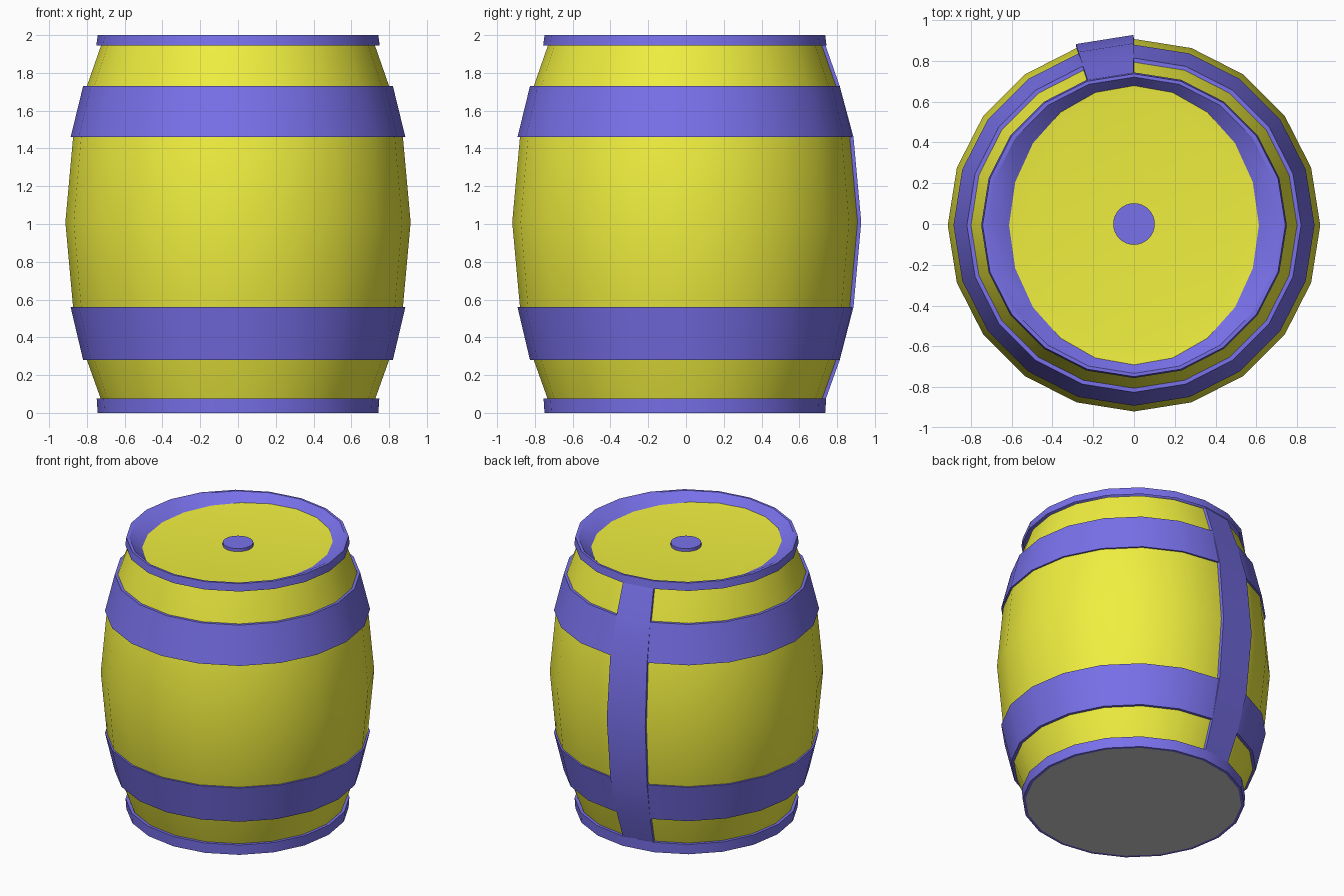
import bpy, bmesh, math

if "Cube" in bpy.data.objects:
    bpy.data.objects.remove(bpy.data.objects["Cube"])

SIDES = 20
CY = -0.006  # barrel axis sits slightly forward because of the rear strap


def material(name, rgb):
    m = bpy.data.materials.new(name)
    m.diffuse_color = (*rgb, 1)
    m.use_nodes = True
    m.node_tree.nodes["Principled BSDF"].inputs["Base Color"].default_value = m.diffuse_color
    return m


YELLOW = material("yellow_paint", (0.87, 0.86, 0.05))
BLUE = material("blue_paint", (0.19, 0.165, 0.83))


def finish(name, bm, mat, fix=True):
    if fix:
        bmesh.ops.recalc_face_normals(bm, faces=bm.faces)
    me = bpy.data.meshes.new(name)
    bm.to_mesh(me)
    bm.free()
    ob = bpy.data.objects.new(name, me)
    bpy.context.collection.objects.link(ob)
    ob.location.y = CY
    if mat:
        me.materials.append(mat)
    bpy.ops.object.select_all(action='DESELECT')
    ob.select_set(True)
    bpy.context.view_layer.objects.active = ob
    bpy.ops.object.shade_smooth_by_angle(angle=math.radians(30))
    return ob


def lathe(name, profile, mat, closed=False, cap_end=False):
    """Turn (rx, ry, z) rings around the axis, listed bottom to top outside."""
    bm = bmesh.new()
    rings = []
    for rx, ry, z in profile:
        rings.append([bm.verts.new((rx * math.cos(2 * math.pi * i / SIDES),
                                    ry * math.sin(2 * math.pi * i / SIDES), z))
                      for i in range(SIDES)])
    pairs = list(zip(rings, rings[1:]))
    if closed:
        pairs.append((rings[-1], rings[0]))
    for a, b in pairs:
        for i in range(SIDES):
            j = (i + 1) % SIDES
            bm.faces.new((a[i], a[j], b[j], b[i]))
    if cap_end:
        bm.faces.new(rings[-1])
    return finish(name, bm, mat, fix=closed)


def round_profile(points):
    return [(r, r, z) for r, z in points]


# Bulging staves
STAVES = [(0.725, 0.07), (0.80, 0.28), (0.873, 0.56), (0.914, 1.01),
          (0.873, 1.46), (0.80, 1.73), (0.725, 1.945)]
lathe("barrel_body", round_profile(STAVES), YELLOW)

# Two wide hoops
lathe("lower_hoop", round_profile([(0.82, 0.28), (0.886, 0.56),
                                   (0.865, 0.56), (0.795, 0.28)]), BLUE, True)
lathe("upper_hoop", round_profile([(0.886, 1.46), (0.82, 1.73),
                                   (0.795, 1.73), (0.865, 1.46)]), BLUE, True)

# Top rim, sloping inwards to an oval opening, and the bottom rim
lathe("top_rim", [(0.75, 0.75, 1.945), (0.743, 0.743, 2.0), (0.72, 0.727, 2.0),
                  (0.613, 0.685, 1.943), (0.613, 0.685, 1.93)], BLUE)
lathe("bottom_rim", round_profile([(0.722, 0.0), (0.743, 0.0), (0.748, 0.075),
                                   (0.722, 0.075)]), BLUE, True)

# Slightly dished lid
lathe("lid", [(0.613, 0.685, 1.943), (0.53, 0.6, 1.935)], YELLOW, cap_end=True)

# Grey underside
bm = bmesh.new()
bmesh.ops.create_circle(bm, cap_ends=True, segments=SIDES, radius=0.723)
bmesh.ops.reverse_faces(bm, faces=[f for f in bm.faces if f.normal.z > 0])
finish("underside", bm, None, fix=False)

# Round plug in the lid
bm = bmesh.new()
bmesh.ops.create_cone(bm, cap_ends=True, segments=32, radius1=0.102,
                      radius2=0.102, depth=0.025)
plug = finish("plug", bm, BLUE)
plug.location = (0, 0, 1.945)

# Rear strap following one stave over both hoops
bm = bmesh.new()
A0, A1 = math.radians(90), math.radians(108)
mid = (A0 + A1) / 2
T = 0.02
sections = []
for r, z in STAVES:
    inner = [(r * math.cos(a), r * math.sin(a)) for a in (A0, A1)]
    outer = [(x + T * math.cos(mid), y + T * math.sin(mid)) for x, y in inner]
    loop = [inner[0], outer[0], outer[1], inner[1]]
    sections.append([bm.verts.new((x, y, z)) for x, y in loop])
for a, b in zip(sections, sections[1:]):
    for i in range(4):
        j = (i + 1) % 4
        bm.faces.new((a[i], a[j], b[j], b[i]))
bm.faces.new(sections[0])
bm.faces.new(sections[-1])
finish("rear_strap", bm, BLUE)
